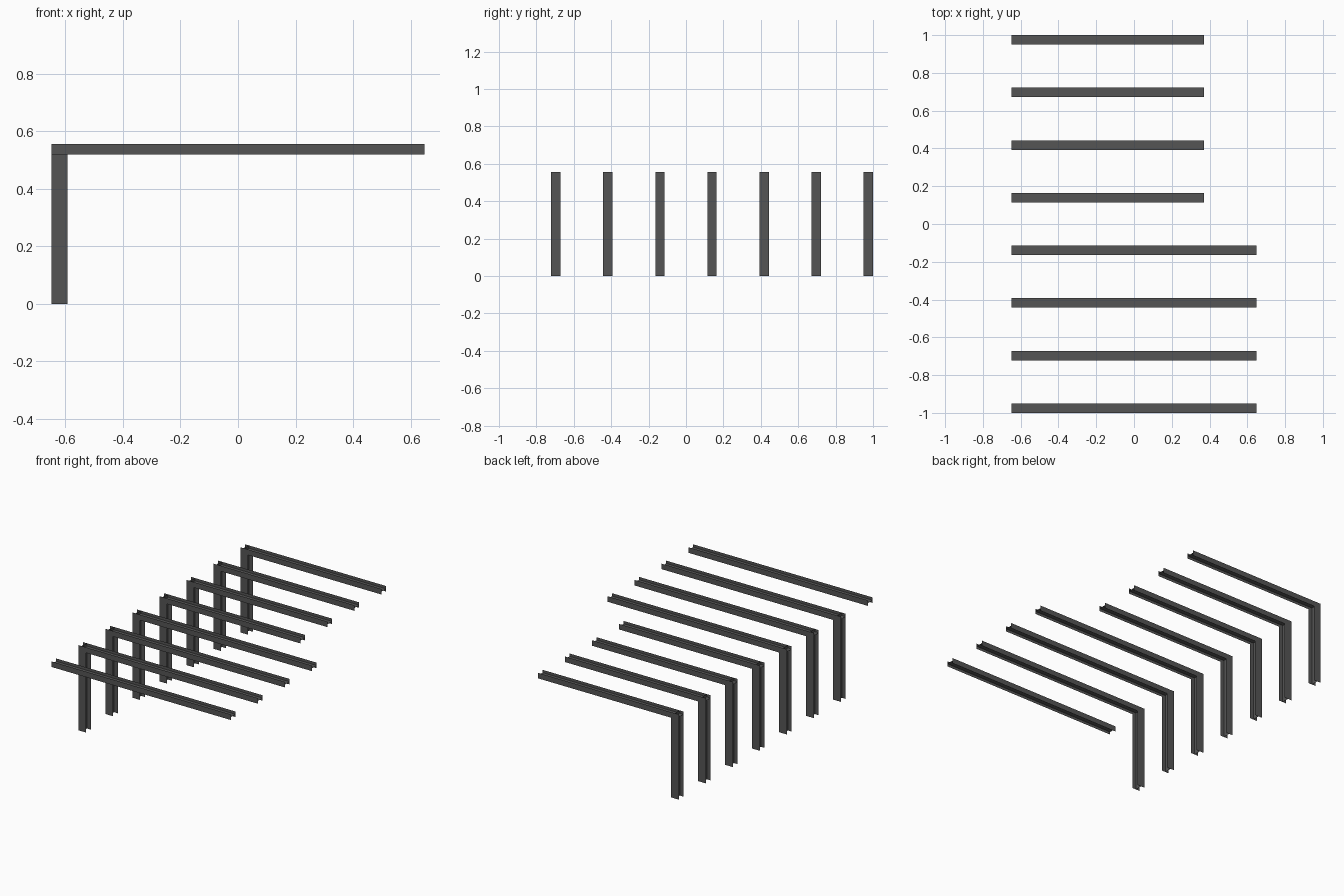
import bpy

if "Cube" in bpy.data.objects:
    bpy.data.objects.remove(bpy.data.objects["Cube"])

WIDTH = 0.05      # spacing of the two flanges
BEAM_H = 0.036    # beam depth
POST_D = 0.055    # post depth
TOP = 0.556
LEFT = -0.648


def sheet_section(name, quads):
    """Thin sheet-metal H section made from three flat plates."""
    verts = [v for q in quads for v in q]
    faces = [tuple(range(i, i + 4)) for i in range(0, len(verts), 4)]
    mesh = bpy.data.meshes.new(name)
    mesh.from_pydata(verts, [], faces)
    obj = bpy.data.objects.new(name, mesh)
    mat = bpy.data.materials.get("dark_steel") or bpy.data.materials.new("dark_steel")
    mat.diffuse_color = (0.09, 0.09, 0.09, 1)
    mat.use_nodes = True
    mat.node_tree.nodes["Principled BSDF"].inputs["Base Color"].default_value = mat.diffuse_color
    mesh.materials.append(mat)
    bpy.context.collection.objects.link(obj)


def plates(x0, x1, z0, z1, y):
    """Two upright flange plates facing front and back."""
    return [[(x0, yy, z0), (x1, yy, z0), (x1, yy, z1), (x0, yy, z1)]
            for yy in (y - WIDTH / 2, y + WIDTH / 2)]


for i in range(8):
    y = -0.975 + i * 1.95 / 7
    a, b = y - WIDTH / 2, y + WIDTH / 2

    # Horizontal beam: long at the front half, short at the back half
    end = 0.648 if i < 4 else 0.37
    zm = TOP - BEAM_H / 2
    web = [(LEFT, a, zm), (end, a, zm), (end, b, zm), (LEFT, b, zm)]
    sheet_section(f"beam_{i}", plates(LEFT, end, TOP - BEAM_H, TOP, y) + [web])

    # Upright post, missing under the front beam
    if i > 0:
        xm = LEFT + POST_D / 2
        web = [(xm, a, 0), (xm, b, 0), (xm, b, TOP), (xm, a, TOP)]
        sheet_section(f"post_{i}", plates(LEFT, LEFT + POST_D, 0, TOP, y) + [web])
